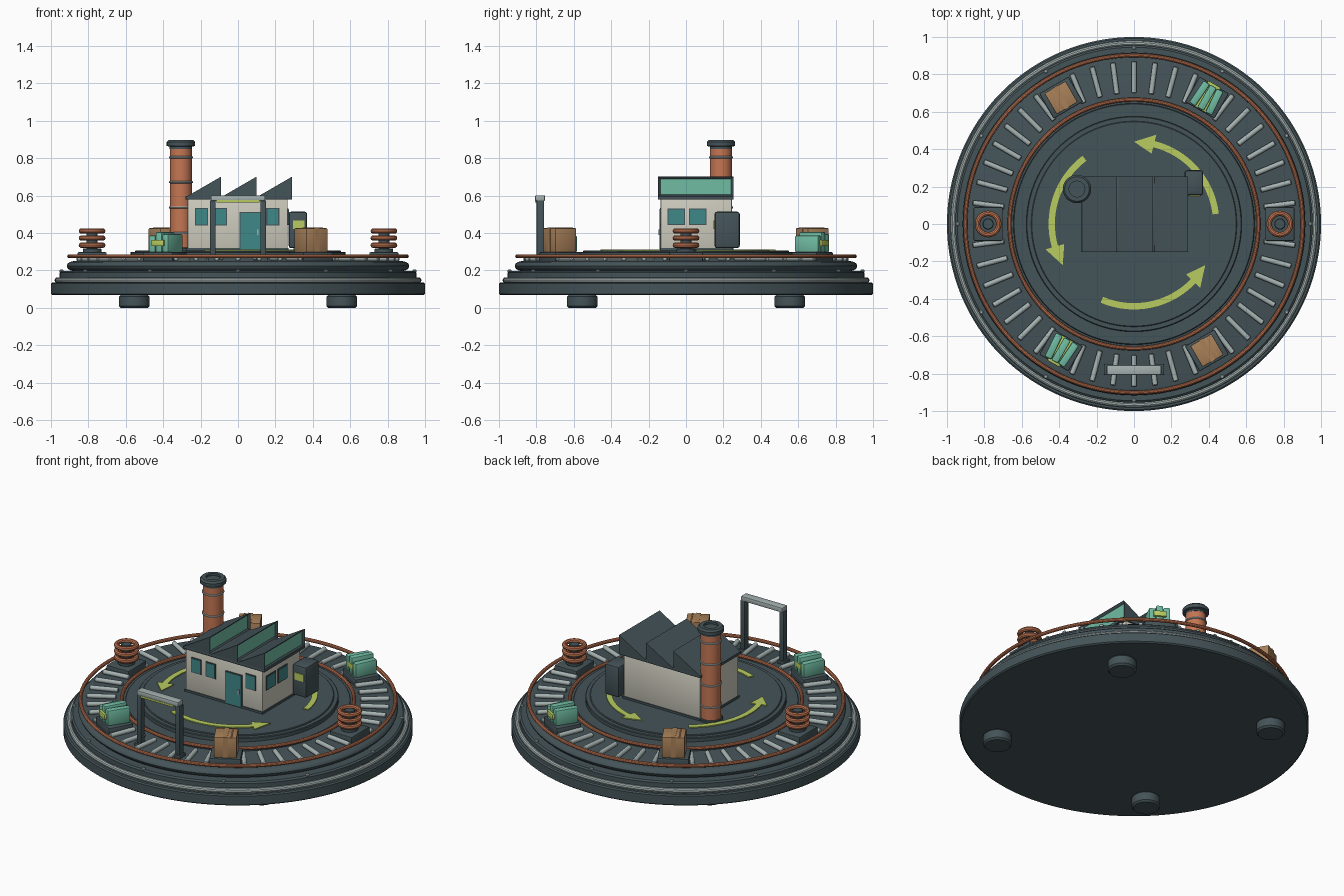
import bpy, bmesh, math
from mathutils import Matrix, Vector

cube = bpy.data.objects.get("Cube")
if cube:
    bpy.data.objects.remove(cube, do_unlink=True)


def material(name, r, g, b):
    lin = [((c / 255 + 0.055) / 1.055) ** 2.4 for c in (r, g, b)] + [1]
    m = bpy.data.materials.new(name)
    m.use_nodes = True
    m.diffuse_color = lin
    m.node_tree.nodes["Principled BSDF"].inputs["Base Color"].default_value = lin
    return m


SLATE = material("dark slate", 68, 83, 88)
COPPER = material("copper", 196, 118, 83)
SILVER = material("pale steel", 165, 178, 177)
CREAM = material("cream wall", 206, 204, 190)
MINT = material("mint", 112, 188, 163)
TEAL = material("teal glass", 64, 136, 137)
LIME = material("lime", 184, 204, 96)
CARD = material("cardboard", 168, 128, 89)


def finish(name, bm, mats, matrix=Matrix()):
    """Turn a bmesh into an object, smooth with sharp edges kept."""
    bm.normal_update()
    for f in bm.faces:
        f.smooth = True
    for e in bm.edges:
        if len(e.link_faces) == 2 and e.calc_face_angle(0) > 0.6:
            e.smooth = False
    mesh = bpy.data.meshes.new(name)
    bm.to_mesh(mesh)
    bm.free()
    for m in mats:
        mesh.materials.append(m)
    ob = bpy.data.objects.new(name, mesh)
    ob.matrix_world = matrix
    bpy.context.collection.objects.link(ob)
    return ob


def box(name, center, size, mat, bevel=0, matrix=Matrix()):
    bm = bmesh.new()
    bmesh.ops.create_cube(bm, size=1)
    bmesh.ops.scale(bm, vec=size, verts=bm.verts)
    if bevel:
        bmesh.ops.bevel(bm, geom=bm.edges[:], offset=bevel, segments=2,
                        profile=0.5, affect='EDGES')
    return finish(name, bm, [mat], matrix @ Matrix.Translation(center))


def lathe(name, profile, mat, at=(0, 0, 0), steps=96, closed=False, matrix=Matrix()):
    """Spin a (radius, height) profile about the vertical axis."""
    bm = bmesh.new()
    vs = [bm.verts.new((r, 0, z)) for r, z in profile]
    pairs = list(zip(vs, vs[1:])) + ([(vs[-1], vs[0])] if closed else [])
    es = [bm.edges.new(p) for p in pairs]
    bmesh.ops.spin(bm, geom=vs + es, cent=(0, 0, 0), axis=(0, 0, 1),
                   angle=math.tau, steps=steps, use_duplicate=False)
    bmesh.ops.remove_doubles(bm, verts=bm.verts, dist=1e-5)
    bmesh.ops.recalc_face_normals(bm, faces=bm.faces)
    return finish(name, bm, [mat], matrix @ Matrix.Translation(at))


def cylinder(name, r, z0, z1, mat, at=(0, 0), steps=32, chamfer=0.004, matrix=Matrix()):
    c = chamfer
    return lathe(name, [(0, z0), (r - c, z0), (r, z0 + c), (r, z1 - c), (r - c, z1), (0, z1)],
                 mat, (*at, 0), steps, matrix=matrix)


def ring(name, major, minor, at, mat, steps=96, sides=10):
    prof = [(major + minor * math.cos(math.tau * i / sides),
             minor * math.sin(math.tau * i / sides)) for i in range(sides)]
    return lathe(name, prof, mat, at, steps, closed=True)


def around(deg, radius=0.0):
    """Frame on the track: local x points outward."""
    return Matrix.Rotation(math.radians(deg), 4, 'Z') @ Matrix.Translation((radius, 0, 0))


# Base, feet and trim
lathe("base", [(0, .068), (.992, .068), (1, .075), (1, .13), (.992, .137), (.955, .137),
               (.955, .188), (.945, .196), (0, .196)], SLATE, steps=128)
ring("base_trim", .966, .015, (0, 0, .148), SILVER, steps=128)
for x in (-.555, .555):
    for y in (-.555, .555):
        cylinder("foot", .082, 0, .07, SLATE, (x, y), chamfer=.01)
for i in range(12):
    cylinder("bolt", .011, .19, .205, SILVER, steps=10, matrix=around(30 * i, .943))

# Round deck with soft rim, and the stepped hub
lathe("deck", [(0, .196), (.88, .196), (.9, .202), (.912, .213), (.916, .224), (.912, .235),
               (.9, .245), (.88, .25), (0, .25)], SLATE, steps=128)
cylinder("hub_lower", .645, .24, .275, SLATE, steps=96)
cylinder("hub_middle", .576, .27, .3, SLATE, steps=96)
cylinder("hub_top", .55, .29, .307, SLATE, steps=96)

# Conveyor: two rails and radial rollers
for name, r in (("outer_rail", .902), ("inner_rail", .665)):
    ring(name, r, .011, (0, 0, .276), COPPER, steps=128)
lying = Matrix.Rotation(math.pi / 2, 4, 'Y')
for i in range(48):
    if i % 8:
        cylinder("roller", .014, -.085, .085, SILVER, steps=12,
                 matrix=around(7.5 * i, .785) @ Matrix.Translation((0, 0, .264)) @ lying)

# Loads carried on six pads
for deg in range(0, 360, 60):
    spot = around(deg, .78)
    box("pad", (0, 0, .272), (.155, .18, .052), SLATE, .006, spot)
    if deg % 180 == 0:
        px = .78 if deg == 0 else -.78
        cylinder("coil_seat", .05, .295, .318, SLATE, matrix=spot)
        cylinder("coil_core", .03, .295, .418, SLATE, matrix=spot)
        for z in (.335, .373, .411):
            ring("coil_turn", .057, .0145, (px, 0, z), COPPER, steps=32)
    elif deg % 180 == 120:
        box("crate", (0, 0, .362), (.13, .13, .128), CARD, .004, spot)
        box("crate_tape_over", (0, 0, .362), (.134, .026, .134), CARD, 0, spot)
        box("crate_flap", (0, .035, .427), (.12, .008, .006), CARD, 0, spot)
    else:
        for k, h in ((-1, .088), (0, .108), (1, .097)):
            tilt = spot @ Matrix.Translation((0, .046 * k, 0)) @ Matrix.Rotation(-.07 * k, 4, 'Z')
            box("mint_slab", (0, 0, .298 + h / 2), (.14, .04, h), MINT, .007, tilt)
        box("slab_strap", (.005, 0, .347), (.156, .075, .034), LIME, .003, spot)

# Curved direction arrows on the hub
for start in (7, 127, 247):
    bm = bmesh.new()
    arc = [math.radians(start + 69 * i / 16) for i in range(17)]
    tip = math.radians(start + 83)
    path = [(.457, a) for a in arc] + [(.492, arc[-1]), (.44, tip), (.388, arc[-1])]
    path += [(.423, a) for a in reversed(arc)]
    face = bm.faces.new([bm.verts.new((r * math.cos(a), r * math.sin(a), .305)) for r, a in path])
    top = bmesh.ops.extrude_face_region(bm, geom=[face])
    bmesh.ops.translate(bm, vec=(0, 0, .008),
                        verts=[g for g in top["geom"] if isinstance(g, bmesh.types.BMVert)])
    bmesh.ops.recalc_face_normals(bm, faces=bm.faces)
    finish("direction_arrow", bm, [LIME])

# Factory walls
box("factory_walls", (-.002, .055, .447), (.535, .38, .286), CREAM, .004)
box("wall_plinth", (-.002, .055, .312), (.545, .39, .016), SLATE)


def window(x, y, z, w, h, side):
    """Framed pane on the front wall, or on the side wall."""
    for name, pad, t, mat in (("window_frame", .012, .01, SLATE), ("window_pane", 0, .014, TEAL)):
        size = (t, w + pad, h + pad) if side else (w + pad, t, h + pad)
        box(name, (x, y, z), size, mat)


for x in (-.195, -.093, .186):
    window(x, -.135, .487, .058, .082, False)
for y in (-.053, .063):
    window(.2655, y, .487, .082, .078, True)
window(.067, -.135, .41, .108, .195, False)
box("door_handle", (.105, -.144, .405), (.008, .008, .03), SILVER)

# Sawtooth roof with inset glazing on the upright faces
box("roof_slab", (.005, .052, .588), (.57, .405, .018), SLATE, .003)
for x0 in (-.28, -.09, .1):
    bm = bmesh.new()
    tri = [(x0, .592), (x0 + .19, .592), (x0 + .19, .702)]
    face = bm.faces.new([bm.verts.new((x, -.15, z)) for x, z in tri])
    out = bmesh.ops.extrude_face_region(bm, geom=[face])
    bmesh.ops.translate(bm, vec=(0, .405, 0),
                        verts=[g for g in out["geom"] if isinstance(g, bmesh.types.BMVert)])
    bmesh.ops.recalc_face_normals(bm, faces=bm.faces)
    bm.normal_update()
    upright = [f for f in bm.faces if f.normal.x > .9]
    bmesh.ops.inset_individual(bm, faces=upright, thickness=.019, depth=-.012)
    for f in upright:
        f.material_index = 1
    finish("roof_tooth", bm, [SLATE, MINT])

# Chimney with bands and cap
stack = (-.305, .187)
cylinder("chimney", .059, .3, .87, COPPER, stack)
cylinder("chimney_foot", .068, .3, .322, SLATE, stack)
for z in (.4, .537, .672, .805):
    ring("chimney_band", .059, .006, (*stack, z), SILVER, steps=32, sides=8)
lathe("chimney_cap", [(0, .85), (.06, .85), (.06, .862), (.076, .866), (.076, .887), (.066, .898),
                      (.042, .898), (.042, .885), (0, .885)], SLATE, (*stack, 0), 32)

# Service cabinet on the side wall
box("cabinet", (.32, .22, .417), (.1, .135, .195), SLATE, .014)
box("cabinet_panel", (.324, .152, .445), (.062, .008, .045), LIME)

# Gate over the conveyor
for x in (-.135, .135):
    box("gate_post", (x, -.778, .41), (.03, .04, .33), SLATE, .003)
    box("gate_post_foot", (x, -.778, .258), (.05, .06, .02), SLATE, .003)
box("gate_beam", (0, -.78, .587), (.29, .052, .03), SILVER, .005)
box("gate_light_strip", (0, -.802, .57), (.23, .012, .012), LIME)
